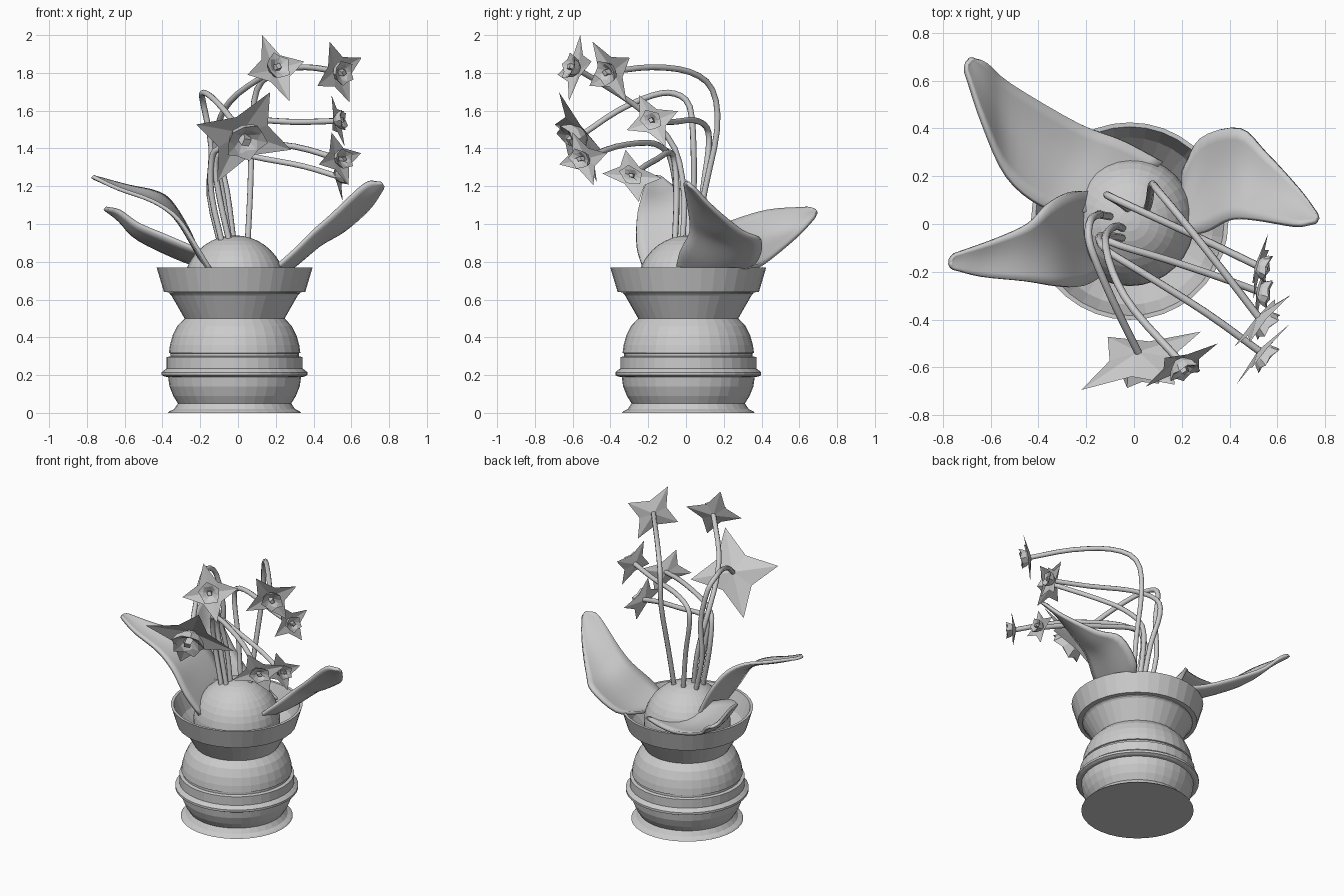
import bpy, bmesh, math
from mathutils import Vector as V

CX, CY = -0.018, 0.012   # pot axis


def make(name, verts, faces):
    me = bpy.data.meshes.new(name)
    me.from_pydata([tuple(v) for v in verts], [], faces)
    bm = bmesh.new()
    bm.from_mesh(me)
    bmesh.ops.remove_doubles(bm, verts=bm.verts, dist=1e-5)
    bmesh.ops.recalc_face_normals(bm, faces=bm.faces)
    bm.to_mesh(me)
    bm.free()
    ob = bpy.data.objects.new(name, me)
    bpy.context.collection.objects.link(ob)
    return ob


def lathe(name, profile, n=36):
    verts = [(CX + r * math.cos(2 * math.pi * i / n), CY + r * math.sin(2 * math.pi * i / n), z)
             for r, z in profile for i in range(n)]
    faces = [(k * n + i, k * n + (i + 1) % n, (k + 1) * n + (i + 1) % n, (k + 1) * n + i)
             for k in range(len(profile) - 1) for i in range(n)]
    faces.append(tuple(range(n)))
    faces.append(tuple(range((len(profile) - 1) * n, len(profile) * n)))
    return make(name, verts, faces)


# pot: foot, bulging body with belt and bead, flared neck, rim, hollow inside
lathe("pot", [
    (0.352, 0), (0.345, 0.008), (0.32, 0.02), (0.30, 0.05), (0.325, 0.09), (0.345, 0.14), (0.352, 0.19),
    (0.37, 0.192), (0.386, 0.20), (0.386, 0.215), (0.37, 0.228), (0.36, 0.235), (0.36, 0.295),
    (0.34, 0.30), (0.34, 0.315), (0.348, 0.318), (0.342, 0.36), (0.328, 0.41), (0.303, 0.46),
    (0.265, 0.50), (0.335, 0.622), (0.345, 0.632), (0.345, 0.638), (0.374, 0.64), (0.413, 0.77),
    (0.395, 0.77), (0.35, 0.65), (0.26, 0.54)])

# rounded mound of soil
bpy.ops.mesh.primitive_uv_sphere_add(segments=32, ring_count=20, radius=0.272, location=(CX, CY, 0.668))
bpy.context.object.name = "soil_mound"


def catmull(pts, steps=4):
    p = [V(a) for a in pts]
    p = [2 * p[0] - p[1]] + p + [2 * p[-1] - p[-2]]
    out = []
    for i in range(1, len(p) - 2):
        a, b, c, d = p[i - 1:i + 3]
        for s in range(steps):
            t = s / steps
            out.append(0.5 * (2 * b + (c - a) * t + (2 * a - 5 * b + 4 * c - d) * t * t
                              + (3 * b - a - 3 * c + d) * t ** 3))
    return out + [p[-2]]


def leaf(name, edge_a, edge_b, sag, cols=8):
    # sheet lofted between two edges with a sagging middle and a rounded tip
    A, B = catmull(edge_a), catmull(edge_b)
    grow = (A[-1] + B[-1] - A[-3] - B[-3]).normalized() * (A[-1] - B[-1]).length * 0.3
    mid = (A[-1] + B[-1]) / 2
    for f, s in ((0.6, 0.7), (1.0, 0.25)):
        A.append(mid + (A[len(edge_a) * 4 - 4] - mid) * s + grow * f)
        B.append(mid + (B[len(edge_b) * 4 - 4] - mid) * s + grow * f)
    verts, w = [], cols + 1
    for a, b in zip(A, B):
        for j in range(w):
            t = j / cols
            verts.append(a.lerp(b, t) - V((0, 0, sag * math.sin(math.pi * t) * (a - b).length)))
    faces = [(i * w + j, i * w + j + 1, (i + 1) * w + j + 1, (i + 1) * w + j)
             for i in range(len(A) - 1) for j in range(cols)]
    ob = make(name, verts, faces)
    m = ob.modifiers.new("thickness", 'SOLIDIFY')
    m.thickness = 0.02
    m.offset = 0
    for p in ob.data.polygons:
        p.use_smooth = True


leaf("leaf_back_left",
     [(0.12, 0.26, 0.75), (-0.05, 0.35, 0.77), (-0.23, 0.42, 0.80), (-0.52, 0.59, 0.94), (-0.62, 0.675, 1.03), (-0.66, 0.69, 1.06)],
     [(-0.12, 0.05, 0.82), (-0.25, 0.05, 0.88), (-0.39, 0.08, 0.94), (-0.53, 0.20, 1.0), (-0.63, 0.42, 1.07), (-0.705, 0.64, 1.085)], 0.12)
leaf("leaf_left",
     [(-0.14, -0.22, 0.75), (-0.22, -0.26, 0.88), (-0.32, -0.26, 1.03), (-0.45, -0.24, 1.12), (-0.64, -0.22, 1.19), (-0.755, -0.19, 1.245)],
     [(-0.18, 0.14, 0.78), (-0.27, 0.13, 0.98), (-0.36, 0.08, 1.12), (-0.44, 0.0, 1.17), (-0.58, -0.065, 1.2), (-0.75, -0.125, 1.245)], 0.08)
leaf("leaf_right",
     [(0.20, -0.05, 0.77), (0.30, -0.03, 0.86), (0.40, 0.02, 0.96), (0.50, 0.02, 1.05), (0.67, -0.005, 1.21), (0.745, 0.005, 1.22)],
     [(0.20, 0.22, 0.75), (0.28, 0.36, 0.79), (0.44, 0.40, 0.91), (0.55, 0.30, 0.96), (0.69, 0.15, 1.08), (0.76, 0.055, 1.18)], 0.12)


def flower(name, centre, up, left, stem):
    # four-point star with tips at centre +- up / left, throat sunk to the back
    c, u, l = V(centre), V(up), V(left)
    n = u.cross(l).normalized()
    R = (u.length + l.length) / 2
    at = lambda r, a, h: c + (u * math.cos(a) + l * math.sin(a)) * r + n * (h * R)
    verts = [c - n * (0.16 * R)]
    for i in range(8):
        verts.append(at(1.0 if i % 2 == 0 else 0.47, i * math.pi / 4, 0 if i % 2 == 0 else -0.03))
    make(name + "_petals", verts, [(0, i + 1, (i + 1) % 8 + 1) for i in range(8)])
    # crumpled cup with a small faceted core
    k = 10
    cup = []
    for r, h, wob in ((0.14, -0.12, 0), (0.29, 0.02, 0.02), (0.36, 0.2, 0.035), (0.25, 0.16, -0.03)):
        cup += [at(r + wob * (-1) ** i, 2 * math.pi * i / k, h + wob * (-1) ** i) for i in range(k)]
    faces = [(q * k + i, q * k + (i + 1) % k, (q + 1) * k + (i + 1) % k, (q + 1) * k + i)
             for q in range(3) for i in range(k)]
    cup.append(c - n * (0.04 * R))
    faces += [(3 * k + i, 3 * k + (i + 1) % k, 4 * k) for i in range(k)]
    make(name + "_cup", cup, faces)
    core = [at(0.13, math.pi * i / 2 + 0.4, -0.06) for i in range(4)] + [at(0.1, math.pi * i / 2 + 0.9, 0.2) for i in range(4)]
    make(name + "_core", core, [(i, (i + 1) % 4, 4 + (i + 1) % 4, 4 + i) for i in range(4)] + [(4, 5, 6, 7)])
    # bent stem ending at the back of the star
    pts = catmull(list(stem) + [verts[0] + n * 0.01], 3)
    cu = bpy.data.curves.new(name + "_stem", 'CURVE')
    cu.dimensions = '3D'
    cu.bevel_depth = 0.016
    cu.bevel_resolution = 2
    cu.use_fill_caps = True
    sp = cu.splines.new('POLY')
    sp.points.add(len(pts) - 1)
    for p, q in zip(sp.points, pts):
        p.co = (*q, 1)
    bpy.context.collection.objects.link(bpy.data.objects.new(name + "_stem", cu))


flower("flower_top_front", (0.2, -0.59, 1.825), (-0.072, 0.03, 0.175), (-0.15, -0.09, -0.035),
       [(-0.04, -0.02, 0.88), (-0.08, -0.01, 1.15), (-0.12, -0.06, 1.4), (-0.09, -0.2, 1.57), (0.0, -0.36, 1.69)])
flower("flower_top_right", (0.537, -0.405, 1.805), (-0.052, -0.09, 0.16), (-0.117, -0.107, -0.075),
       [(0.05, 0.05, 0.88), (0.065, 0.1, 1.18), (0.075, 0.165, 1.5), (0.1, 0.14, 1.71), (0.2, 0.02, 1.805), (0.36, -0.18, 1.83)])
flower("flower_large", (0.03, -0.572, 1.46), (0.14, -0.1, 0.238), (-0.25, -0.122, 0.067),
       [(-0.09, 0.03, 0.88), (-0.15, 0.04, 1.15), (-0.14, 0.04, 1.4), (-0.18, 0.02, 1.62), (-0.19, -0.06, 1.69), (-0.15, -0.18, 1.68), (-0.07, -0.36, 1.6)])
flower("flower_back_right", (0.53, -0.178, 1.547), (-0.035, -0.07, 0.135), (-0.03, -0.135, -0.05),
       [(-0.02, 0.06, 0.88), (-0.06, 0.09, 1.18), (-0.11, 0.12, 1.4), (-0.09, 0.11, 1.51), (0.06, 0.04, 1.55), (0.3, -0.07, 1.54)])
flower("flower_low_front", (0.54, -0.545, 1.345), (-0.045, -0.055, 0.14), (-0.112, -0.127, -0.03),
       [(-0.08, -0.06, 0.88), (-0.14, -0.05, 1.15), (-0.14, -0.08, 1.34), (-0.1, -0.12, 1.4), (0.03, -0.2, 1.43), (0.3, -0.37, 1.41)])
flower("flower_low_back", (0.535, -0.285, 1.255), (-0.02, -0.035, 0.138), (-0.03, -0.158, 0.012),
       [(-0.04, -0.06, 0.88), (-0.1, -0.05, 1.15), (-0.12, -0.06, 1.33), (-0.06, -0.09, 1.38), (0.14, -0.15, 1.345), (0.35, -0.22, 1.305)])
